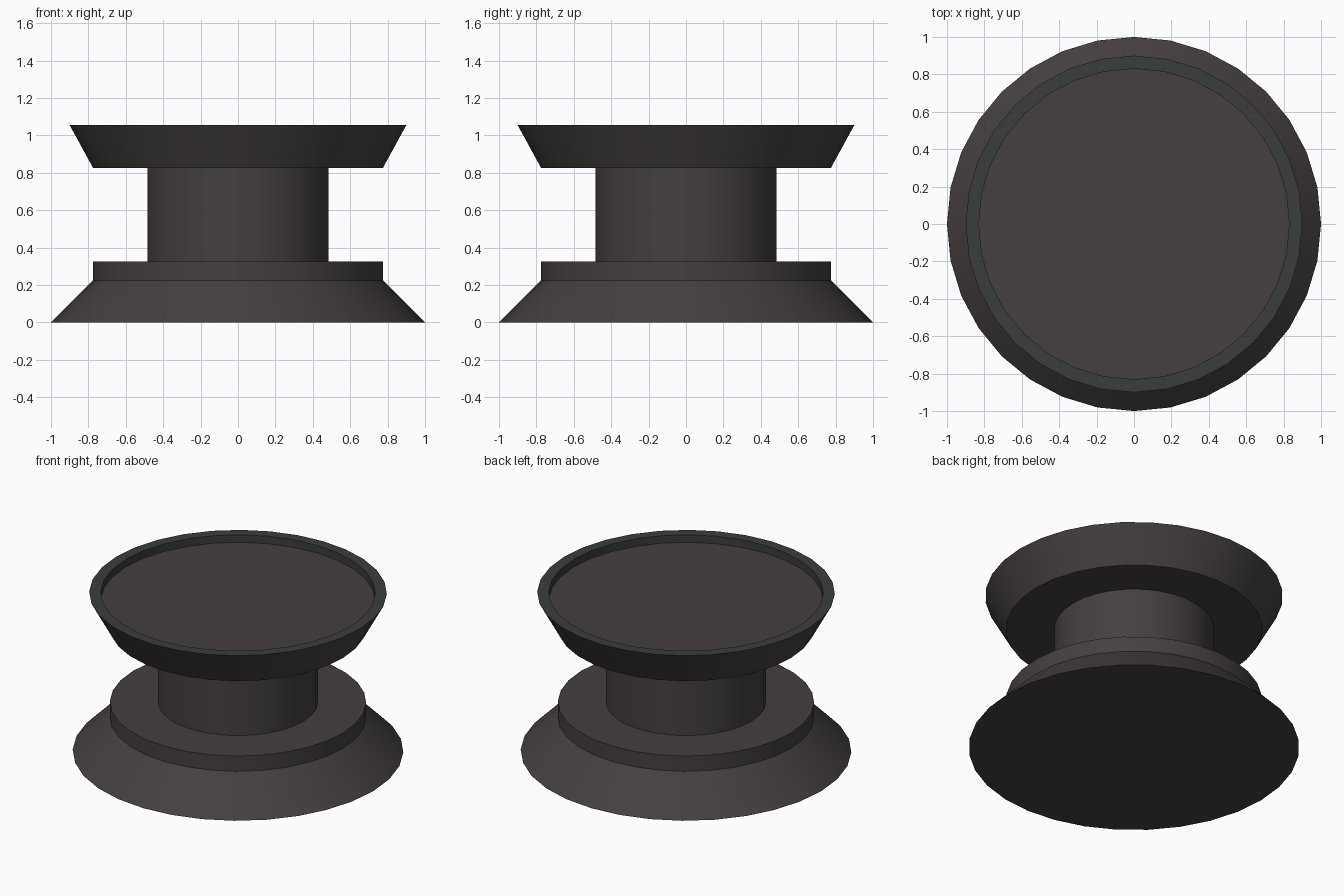
import bpy, bmesh, math

if "Cube" in bpy.data.objects:
    bpy.data.objects.remove(bpy.data.objects["Cube"])

SIDES = 32


def material(name, rgb):
    m = bpy.data.materials.new(name)
    m.diffuse_color = (*rgb, 1)
    m.use_nodes = True
    m.node_tree.nodes["Principled BSDF"].inputs["Base Color"].default_value = m.diffuse_color
    return m


def lathe(name, profile, mat):
    """Spin (radius, height) points, listed from bottom to top, around z."""
    bm = bmesh.new()
    rings = []
    for r, z in profile:
        if r == 0:
            rings.append(None)  # closed by a flat cap
            continue
        rings.append([bm.verts.new((r * math.cos(2 * math.pi * i / SIDES),
                                    r * math.sin(2 * math.pi * i / SIDES), z))
                      for i in range(SIDES)])
    for a, b in zip(rings, rings[1:]):
        if a is None:
            bm.faces.new(b[::-1])
        elif b is None:
            bm.faces.new(a)
        else:
            for i in range(SIDES):
                j = (i + 1) % SIDES
                bm.faces.new((a[i], a[j], b[j], b[i]))
    mesh = bpy.data.meshes.new(name)
    bm.to_mesh(mesh)
    bm.free()
    mesh.materials.append(mat)
    obj = bpy.data.objects.new(name, mesh)
    bpy.context.collection.objects.link(obj)
    bpy.context.view_layer.objects.active = obj
    bpy.ops.object.select_all(action='DESELECT')
    obj.select_set(True)
    bpy.ops.object.shade_smooth_by_angle(angle=math.radians(30))
    return obj


stone = material("dark_stone", (0.06, 0.05, 0.05))
trim = material("dark_trim", (0.043, 0.046, 0.046))

# Flared foot with a short step on top
lathe("base", [(0, 0), (1, 0), (0.775, 0.225), (0.775, 0.327), (0.483, 0.327)], stone)
# Central column
lathe("column", [(0.483, 0.327), (0.483, 0.827)], stone)
# Flared head
lathe("head", [(0.483, 0.827), (0.775, 0.827), (0.9, 1.055)], stone)
# Raised lip around the recessed top
lathe("rim", [(0.9, 1.055), (0.83, 1.055), (0.83, 1.005)], trim)
# Recessed top plate
lathe("top_plate", [(0.83, 1.005), (0, 1.005)], stone)
